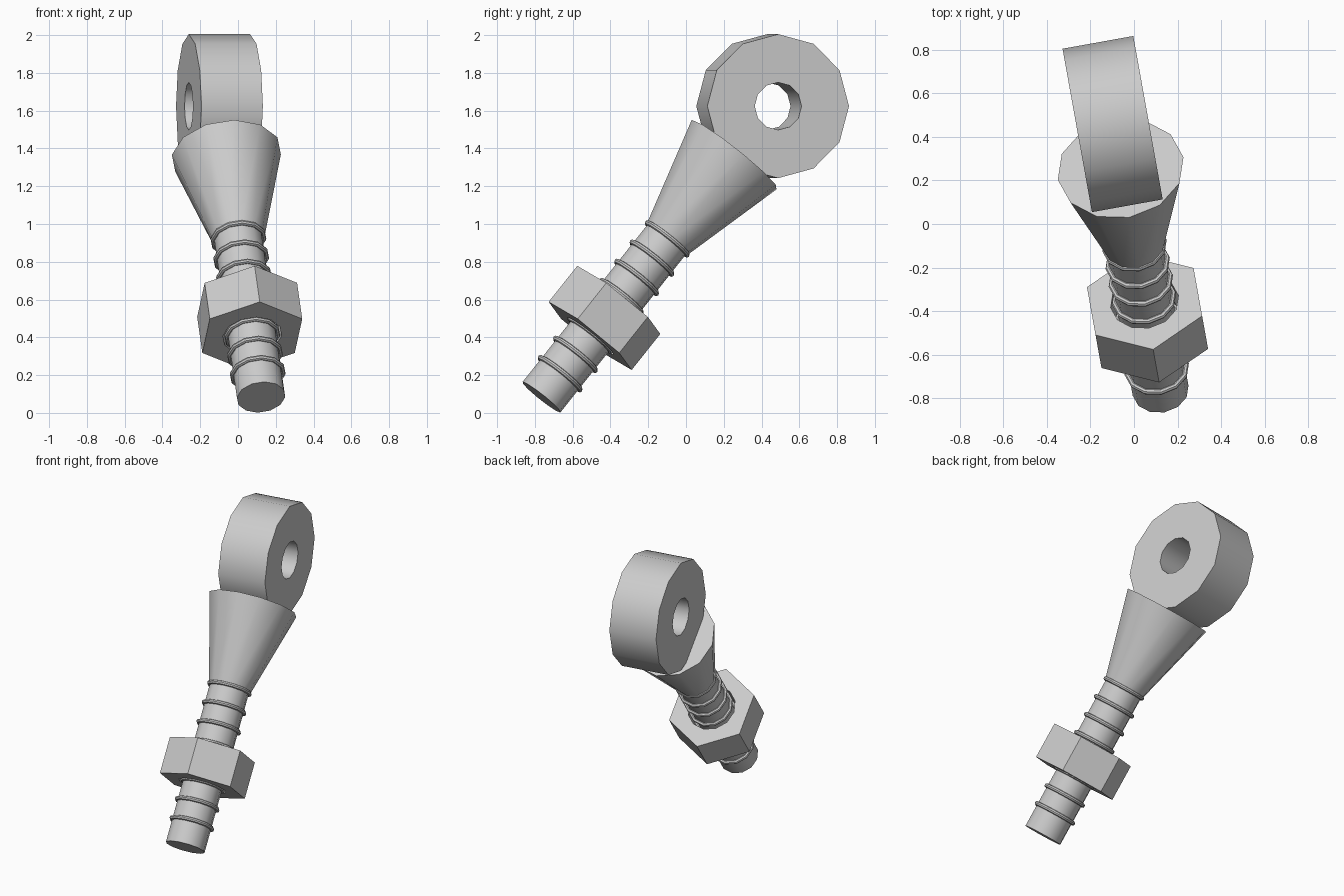
import bpy, bmesh, math
from mathutils import Matrix, Vector

if "Cube" in bpy.data.objects:
    bpy.data.objects.remove(bpy.data.objects["Cube"], do_unlink=True)

steel = bpy.data.materials.new("grey_steel")
steel.use_nodes = True
steel.diffuse_color = (0.6, 0.6, 0.6, 1)
steel.node_tree.nodes["Principled BSDF"].inputs["Base Color"].default_value = steel.diffuse_color

SIDES = 12
TURN = Matrix.Rotation(math.radians(10.2), 4, 'Z')
BASE = Vector((0.122, -0.765, 0.083))
# Bolt frame: local z runs from the shaft's tip up through the eye
BOLT = Matrix.Translation(BASE) @ TURN @ Matrix.Rotation(math.radians(-38.9), 4, 'X')


def lathe(name, profile, matrix, closed=False, hexagon=False):
    """Revolve (radius, height) points; open profiles get end caps.
    With hexagon, the outer points alternate between corner and flat."""
    bm = bmesh.new()
    widest = max(r for r, z in profile)
    rings = []
    for r, z in profile:
        ring = []
        for k in range(SIDES):
            a = math.tau * k / SIDES
            flat = hexagon and r == widest and k % 2 == 0
            rad = r * math.cos(math.pi / 6) if flat else r
            ring.append(bm.verts.new((rad * math.cos(a), rad * math.sin(a), z)))
        rings.append(ring)
    pairs = list(zip(rings, rings[1:]))
    if closed:
        pairs.append((rings[-1], rings[0]))
    else:
        bm.faces.new(rings[0])
        bm.faces.new(rings[-1])
    for low, high in pairs:
        for k in range(SIDES):
            n = (k + 1) % SIDES
            bm.faces.new((low[k], low[n], high[n], high[k]))
    bmesh.ops.recalc_face_normals(bm, faces=bm.faces)
    mesh = bpy.data.meshes.new(name)
    bm.to_mesh(mesh)
    bm.free()
    mesh.materials.append(steel)
    obj = bpy.data.objects.new(name, mesh)
    bpy.context.collection.objects.link(obj)
    obj.matrix_world = matrix
    bpy.ops.object.select_all(action='DESELECT')
    obj.select_set(True)
    bpy.context.view_layer.objects.active = obj
    bpy.ops.object.shade_smooth_by_angle(angle=math.radians(35))
    return obj


def tube(inner, outer, bottom, top):
    return [(inner, bottom), (outer, bottom), (outer, top), (inner, top)]


# Shaft and flared socket
lathe("shaft", [(0.13, 0), (0.13, 1.1)], BOLT)
lathe("socket_cone", [(0.14, 1.085), (0.293, 1.65)], BOLT)

# Hex nut with a loose round bore
lathe("hex_nut", tube(0.158, 0.287, 0.417, 0.662), BOLT, closed=True, hexagon=True)

# Raised thread ridges along the shaft
for i in range(8):
    s = 0.16 + 0.131 * i
    ridge = [(0.136 + 0.014 * math.cos(math.tau * j / 8),
              s + 0.014 * math.sin(math.tau * j / 8)) for j in range(8)]
    lathe(f"thread_ridge_{i + 1}", ridge, BOLT, closed=True)

# Eye ring, its hole running sideways
centre = BOLT @ Vector((0, 0, 1.98))
EYE = Matrix.Translation(centre) @ TURN @ Matrix.Rotation(math.pi / 2, 4, 'Y')
lathe("eye_ring", tube(0.126, 0.381, -0.165, 0.165), EYE, closed=True)
